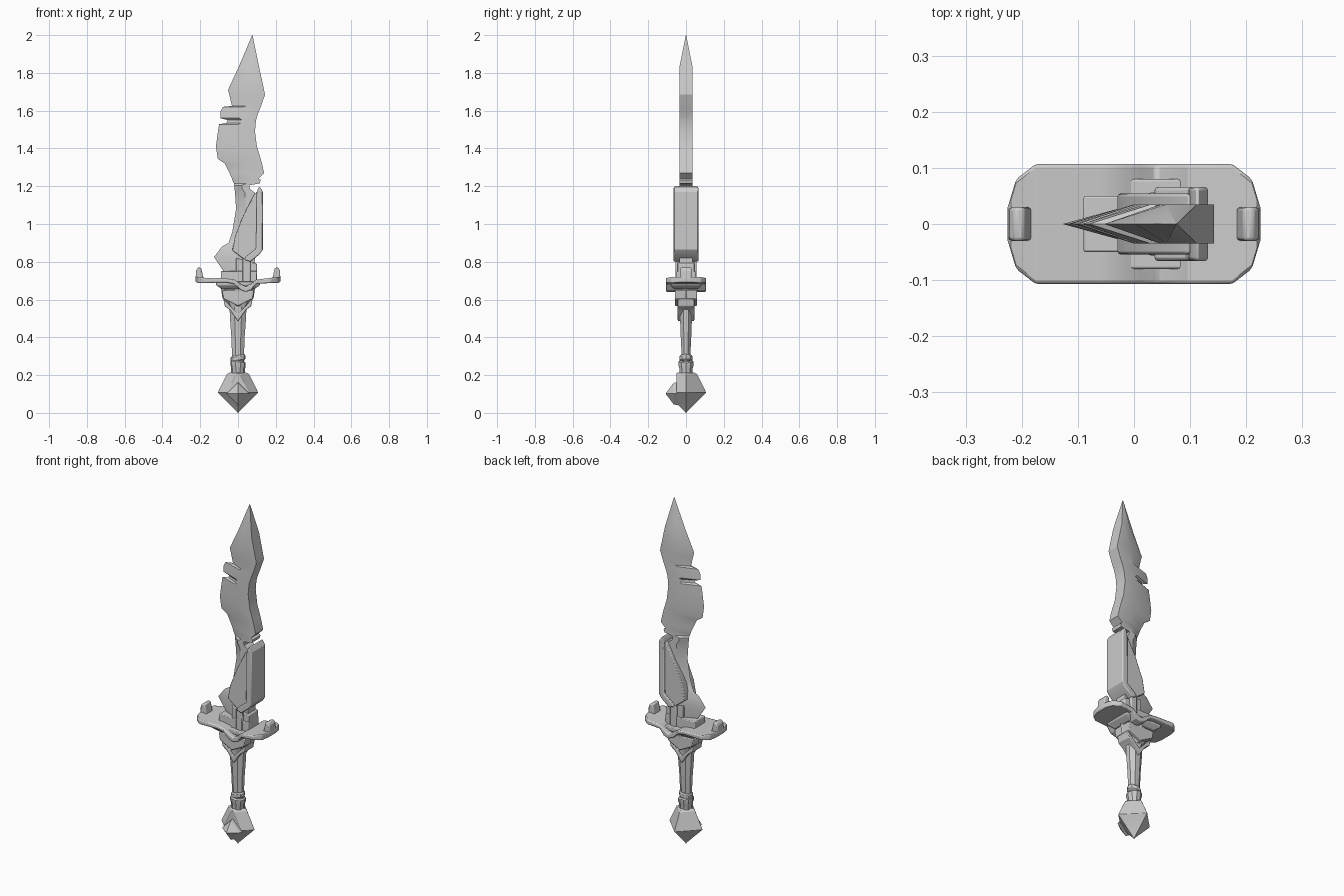
import bpy, bmesh, math


def finish(name, bm, bevel=0.0, angle=30):
    bmesh.ops.recalc_face_normals(bm, faces=bm.faces)
    me = bpy.data.meshes.new(name)
    bm.to_mesh(me)
    bm.free()
    ob = bpy.data.objects.new(name, me)
    bpy.context.collection.objects.link(ob)
    if bevel:
        mod = ob.modifiers.new("Bevel", 'BEVEL')
        mod.width, mod.segments, mod.limit_method = bevel, 2, 'ANGLE'
        mod.angle_limit = math.radians(35)
    bpy.ops.object.select_all(action='DESELECT')
    ob.select_set(True)
    bpy.context.view_layer.objects.active = ob
    bpy.ops.object.shade_smooth_by_angle(angle=math.radians(angle))
    return ob


def loft_mesh(rings):
    bm = bmesh.new()
    rows = [[bm.verts.new(p) for p in r] for r in rings]
    n = len(rows[0])
    for a, b in zip(rows, rows[1:]):
        for i in range(n):
            bm.faces.new((a[i], a[(i + 1) % n], b[(i + 1) % n], b[i]))
    bm.faces.new(rows[0])
    bm.faces.new(rows[-1])
    return bm


def plate(name, pts, depth, bevel=0.0):
    """Front outline (x, z) extruded to +-depth in y."""
    return finish(name, loft_mesh([[(x, y, z) for x, z in pts] for y in (-depth, depth)]), bevel)


def ring(z, rx, ry, sides, turn=0.0, tilt=0.0):
    out = []
    for i in range(sides):
        a = 2 * math.pi * i / sides + turn
        out.append((rx * math.cos(a), ry * math.sin(a), z + tilt * math.cos(a)))
    return out


def box_ring(z, rx, ry):
    return [(-rx, -ry, z), (rx, -ry, z), (rx, ry, z), (-rx, ry, z)]


# Blade: rows of z, cutting edge x, spine x
rows = [(1.83, .003, .112), (1.71, -.053, .138), (1.685, -.046, .143), (1.625, -.032, .122),
        (1.62, -.08, .12), (1.595, -.093, .11), (1.56, -.092, .098), (1.55, -.055, .096),
        (1.535, -.062, .094), (1.528, -.1, .093), (1.49, -.106, .09), (1.41, -.117, .10),
        (1.345, -.107, .12), (1.32, -.07, .127), (1.27, -.045, .138), (1.24, -.032, .108),
        (1.233, -.03, .12), (1.215, -.022, .115), (1.205, -.02, .06), (1.185, -.018, .064),
        (1.165, -.016, .09), (1.08, -.01, .09), (.96, -.03, .09), (.9, -.05, .09),
        (.88, -.085, .09), (.825, -.127, .09), (.755, -.08, .09), (.70, -.06, .09)]
rings = [[(.075, 0, 2), (.075, -.001, 2), (.077, -.001, 2), (.077, .001, 2), (.075, .001, 2)]]
for z, l, r in rows:
    m, t = max((l + r) / 2, r - .09), .035
    rings.append([(l, 0, z), (m, -t, z), (r, -t, z), (r, t, z), (m, t, z)])
finish("blade", loft_mesh(rings))

# Spine housing: side panel and the rail bent around it
plate("housing_panel", [(.10, 1.17), (.085, 1.155), (.03, 1.05), (-.015, .94), (-.03, .86),
                        (.035, .81), (.11, .87)], .054, .005)
plate("housing_rail", [(.105, 1.185), (.113, 1.2), (.132, 1.17), (.132, .865), (.115, .84),
                       (.066, .80), (.035, .81), (.04, .825), (.096, .87), (.098, 1.16)], .066, .006)
plate("rail_stem", [(.025, .66), (.065, .66), (.066, .81), (.025, .82)], .056, .005)

# Blade collar
plate("blade_socket", [(-.01, .72), (.10, .72), (.10, .79), (-.01, .82)], .044, .004)
plate("collar_base", [(-.09, .68), (.10, .68), (.10, .75), (-.09, .75)], .05, .004)

# Guard: rectangles along x of bottom z, top z, half depth
stations = [(-.225, .692, .72, .03), (-.21, .688, .72, .08), (-.175, .688, .715, .107),
            (-.06, .69, .712, .107), (-.02, .682, .705, .107), (.01, .652, .685, .107),
            (.04, .64, .668, .107), (.07, .65, .685, .107), (.095, .682, .705, .107),
            (.175, .688, .715, .107), (.21, .688, .72, .08), (.225, .692, .72, .03)]
finish("guard", loft_mesh([[(x, -d, b), (x, d, b), (x, d, t), (x, -d, t)]
                           for x, b, t, d in stations]), .006)
for s, side in ((-1, "left"), (1, "right")):
    plate("guard_nub_" + side, [(s * .225, .70), (s * .222, .755), (s * .212, .77), (s * .195, .768),
                                (s * .182, .71)], .03, .006)

# Hilt block under the guard, with chevron bands
finish("guard_underside", loft_mesh([box_ring(.695, .118, .08), box_ring(.675, .115, .08),
                                     box_ring(.655, .085, .06)]), .004)
finish("hilt_collar", loft_mesh([ring(.66, .09, .062, 8), ring(.61, .083, .055, 8),
                                 ring(.56, .05, .04, 8)]))
plate("upper_chevron", [(-.085, .65), (-.078, .605), (0, .565), (.078, .605), (.085, .65)], .058, .004)
plate("lower_chevron", [(-.078, .605), (-.07, .565), (-.042, .545), (0, .485), (.042, .545),
                        (.07, .565), (.078, .605), (0, .525)], .044, .004)

# Grip and wraps
finish("grip", loft_mesh([ring(z, a, b, 8, math.pi / 8) for z, a, b in
                          ((.60, .05, .04), (.50, .046, .034), (.40, .038, .03), (.27, .033, .023))]))
finish("grip_wrap_upper", loft_mesh([ring(z, a, a * .9, 10, 0, .006) for z, a in
                                     ((.305, .034), (.298, .039), (.28, .039), (.272, .033))]))
finish("grip_wrap_lower", loft_mesh([ring(z, a, a, 10, 0, -.005) for z, a in
                                     ((.277, .034), (.27, .041), (.25, .041), (.235, .036), (.2, .036))]))

# Faceted pommel, sliced flat at the front
bm = loft_mesh([ring(z, a, a, 4) for z, a in ((.215, .04), (.205, .06), (.108, .107), (.005, .004), (0, .002))])
cut = bmesh.ops.bisect_plane(bm, geom=bm.verts[:] + bm.edges[:] + bm.faces[:],
                             plane_co=(0, -.05, .1), plane_no=(0, -1, 0), clear_outer=True)
bmesh.ops.holes_fill(bm, edges=[e for e in bm.edges if e.is_boundary], sides=0)
finish("pommel", bm, .003)

# Diamond stud on the pommel front
def diamond(y, r):
    return [(r, y, .102), (0, y, .102 + r), (-r, y, .102), (0, y, .102 - r)]

finish("pommel_stud", loft_mesh([diamond(-.045, .062), diamond(-.066, .056), diamond(-.107, .002)]))
